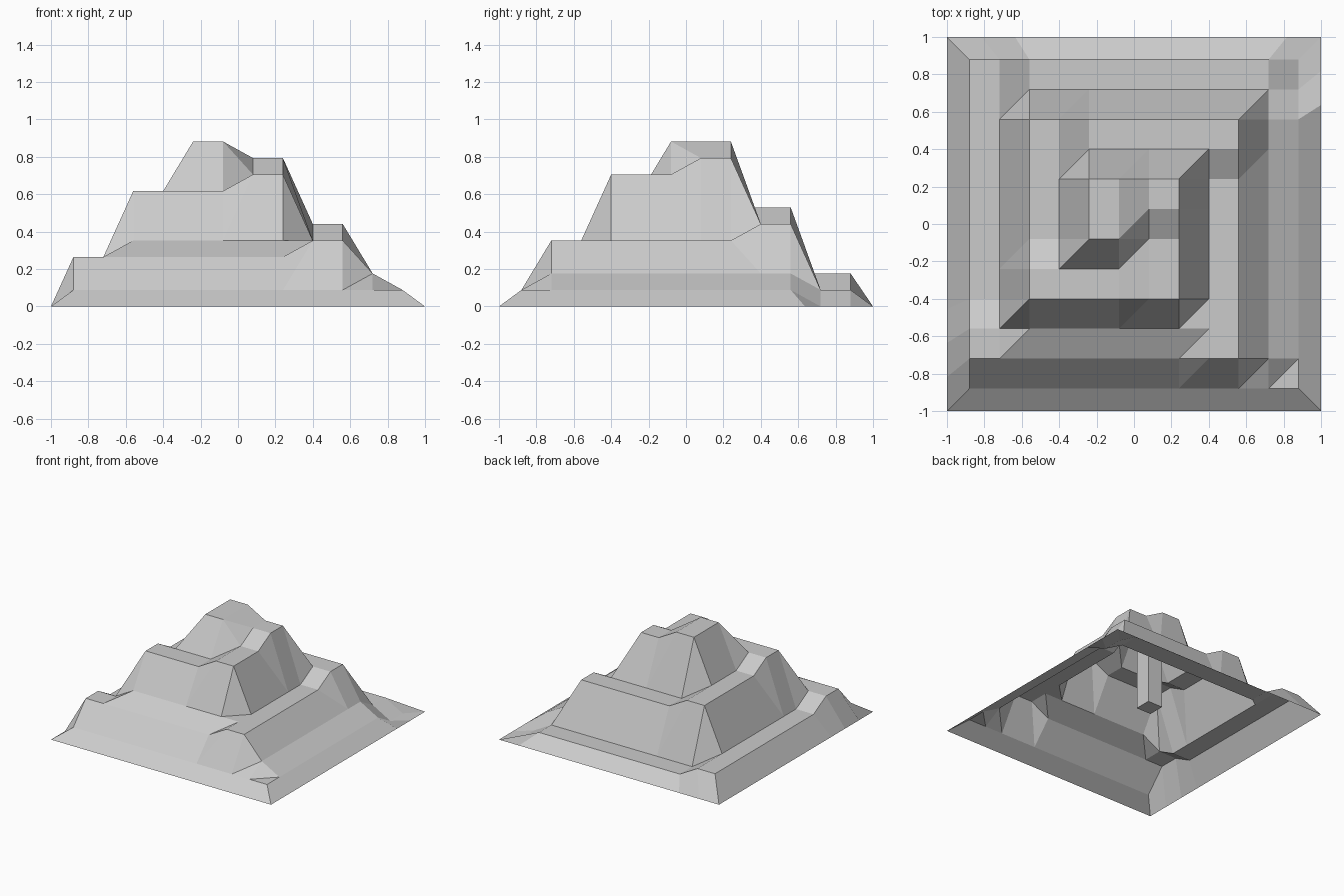
import bpy, bmesh

cube = bpy.data.objects.get("Cube")
if cube:
    bpy.data.objects.remove(cube, do_unlink=True)

CELL = 0.16      # spacing of the terrain grid
STEP = 0.0882    # height of one level
SIZE = 12        # grid points along each side
EDGE = CELL * (SIZE - 1) / 2


def make_material(name, colour):
    material = bpy.data.materials.new(name)
    material.use_nodes = True
    material.diffuse_color = colour
    material.node_tree.nodes["Principled BSDF"].inputs["Base Color"].default_value = colour
    return material


def add_object(name, bm, material):
    mesh = bpy.data.meshes.new(name)
    bmesh.ops.recalc_face_normals(bm, faces=bm.faces)
    bm.to_mesh(mesh)
    bm.free()
    mesh.materials.append(material)
    obj = bpy.data.objects.new(name, mesh)
    bpy.context.collection.objects.link(obj)
    return obj


stone = make_material("light grey stone", (0.6, 0.6, 0.6, 1.0))

# Terraces of the climbing square spiral: level, first and last column, first and last row
terraces = [
    (1, 0, 10, 0, 11), (1, 11, 11, 0, 9),
    (2, 0, 10, 1, 9), (2, 0, 1, 1, 11),
    (3, 0, 9, 1, 2),
    (4, 2, 9, 2, 7), (4, 8, 9, 1, 7),
    (5, 2, 9, 8, 9),
    (6, 2, 3, 3, 9),
    (7, 2, 7, 3, 4),
    (8, 6, 7, 3, 5),
    (9, 6, 7, 6, 7),
    (10, 4, 5, 5, 7),
]
levels = {(i, j): 0 for i in range(SIZE) for j in range(SIZE)}
for level, left, right, front, back in terraces:
    for i in range(left, right + 1):
        for j in range(front, back + 1):
            levels[i, j] = max(levels[i, j], level)

# Stepped hill surface, each cell split along the same diagonal
bm = bmesh.new()
grid = {(i, j): bm.verts.new((i * CELL - EDGE, j * CELL - EDGE, level * STEP))
        for (i, j), level in levels.items()}
last = SIZE - 1
for i in range(last):
    for j in range(last):
        a, b = grid[i, j], grid[i + 1, j]
        c, d = grid[i + 1, j + 1], grid[i, j + 1]
        bm.faces.new((a, b, c))
        bm.faces.new((a, c, d))

# Skirt flaring from the rim of the grid out to the ground
rim = ([(i, 0) for i in range(last)] + [(last, j) for j in range(last)]
       + [(i, last) for i in range(last, 0, -1)] + [(0, j) for j in range(last, 0, -1)])
foot = [bm.verts.new((grid[k].co.x / EDGE, grid[k].co.y / EDGE, 0)) for k in rim]
for n, key in enumerate(rim):
    m = (n + 1) % len(rim)
    bm.faces.new((foot[n], foot[m], grid[rim[m]], grid[key]))
hill = add_object("spiral_hill", bm, stone)
if sum(p.normal.z for p in hill.data.polygons) < 0:
    hill.data.flip_normals()

# Square post hanging inside the hollow hill under the summit
bm = bmesh.new()
bmesh.ops.create_cube(bm, size=1)
post = add_object("inner_post", bm, stone)
post.scale = (0.135, 0.135, 0.67)
post.location = (-0.16, -0.01, 0.53)
